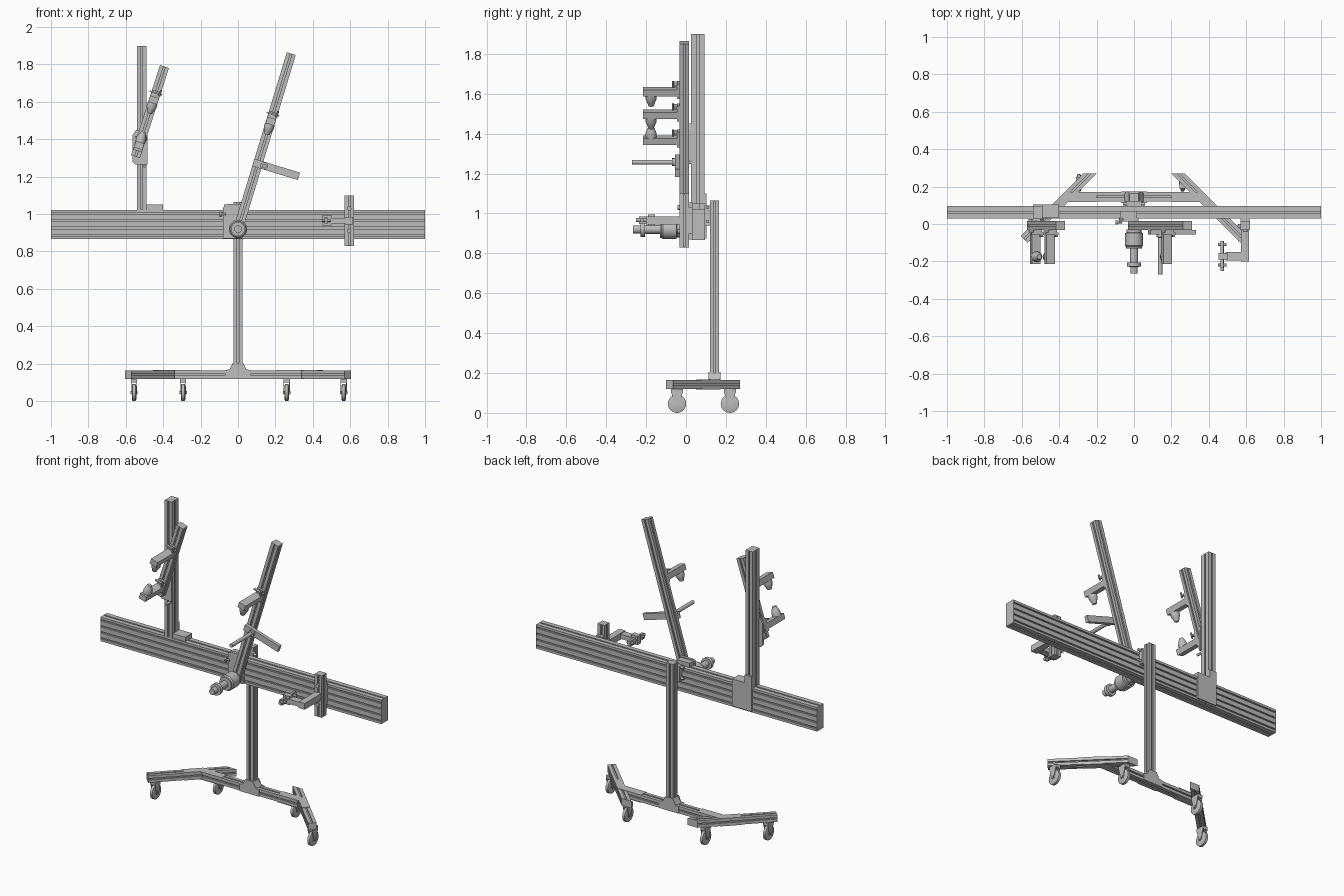
import bpy, bmesh, math
from mathutils import Matrix, Vector

cube = bpy.data.objects.get("Cube")
if cube:
    bpy.data.objects.remove(cube, do_unlink=True)

grey = bpy.data.materials.new("aluminium_grey")
grey.use_nodes = True
COLOUR = (0.51, 0.51, 0.51, 1)
grey.diffuse_color = COLOUR
grey.node_tree.nodes["Principled BSDF"].inputs["Base Color"].default_value = COLOUR
WORLD = Matrix.Identity(4)


def finish(name, bm, frame=WORLD, smooth=False):
    bmesh.ops.recalc_face_normals(bm, faces=bm.faces)
    mesh = bpy.data.meshes.new(name)
    bm.to_mesh(mesh)
    bm.free()
    mesh.materials.append(grey)
    ob = bpy.data.objects.new(name, mesh)
    ob.matrix_world = frame
    bpy.context.collection.objects.link(ob)
    if smooth:
        bpy.context.view_layer.objects.active = ob
        ob.select_set(True)
        bpy.ops.object.shade_smooth_by_angle(angle=math.radians(35))
        ob.select_set(False)


def loft(name, rings, frame=WORLD, smooth=False):
    """Skin a list of equal point rings and cap both ends."""
    bm = bmesh.new()
    vs = [[bm.verts.new(p) for p in ring] for ring in rings]
    n = len(vs[0])
    for a, b in zip(vs, vs[1:]):
        for i in range(n):
            j = (i + 1) % n
            bm.faces.new((a[i], a[j], b[j], b[i]))
    bm.faces.new(vs[0][::-1])
    bm.faces.new(vs[-1])
    finish(name, bm, frame, smooth)


def box(name, x, y, z, frame=WORLD):
    ring = [(x[0], y[0]), (x[1], y[0]), (x[1], y[1]), (x[0], y[1])]
    loft(name, [[(a, b, h) for a, b in ring] for h in z], frame)


def plate_xz(name, outline, y, frame=WORLD):
    loft(name, [[(a, d, b) for a, b in outline] for d in y], frame)


def lathe(name, start, axis, profile, frame=WORLD, sides=24):
    """Turned part: profile is (distance along axis, radius) pairs."""
    rot = Vector(axis).to_track_quat('Z', 'Y').to_matrix()
    rings = []
    for d, r in profile:
        rings.append([Vector(start) + rot @ Vector((r * math.cos(t), r * math.sin(t), d))
                      for t in (math.tau * i / sides for i in range(sides))])
    loft(name, rings, frame, True)


def slotted_bar(name, p0, p1, u, w, h, nw, nh, frame=WORLD, mitre=0):
    """Extruded bar with nw slots on the w sides, nh on the h sides, and flat end caps."""
    p0, p1, u = Vector(p0), Vector(p1), Vector(u)
    axis = (p1 - p0).normalized()
    v = axis.cross(u)
    corners = [Vector(c) for c in ((-w/2, -h/2), (w/2, -h/2), (w/2, h/2), (-w/2, h/2))]
    pts = []
    for i, a in enumerate(corners):
        b = corners[(i + 1) % 4]
        t = (b - a).normalized()
        inward = Vector((-t.y, t.x)) * 0.009
        pts.append(a)
        n = (nw, nh)[i % 2]
        for k in range(n):
            mid = a.lerp(b, (k + 0.5) / n)
            l, r = mid - t * 0.0045, mid + t * 0.0045
            pts += [l, l + inward, r + inward, r]

    def section(outline, p, m):
        return [p + u * q.x + v * q.y + axis * (q.x * m) for q in outline]

    cap = axis * 0.004
    loft(name, [section(pts, p0 + cap, mitre), section(pts, p1 - cap, 0)], frame)
    for p, q, m in ((p0, p0 + cap, mitre), (p1 - cap, p1, 0)):
        loft(name + "_end_cap", [section(corners, p, m), section(corners, q, m)], frame)


# Main beam, mast and column
slotted_bar("main_beam", (-1, .0625, .945), (1, .0625, .945), (0, 0, 1), .155, .067, 4, 1)
slotted_bar("mast", (-.515, .06, 1.02), (-.515, .06, 1.9), (1, 0, 0), .05, .068, 1, 1)
slotted_bar("column", (0, .143, .165), (0, .143, 1.065), (1, 0, 0), .05, .046, 1, 1)
box("mast_foot_block", (-.49, -.4), (.035, .1), (1.02, 1.05))
plate_xz("mast_back_plate", [(-.54, .875), (-.4, .875), (-.4, 1.05), (-.49, 1.05),
                             (-.49, 1.1), (-.54, 1.1)], (.092, .104))
box("column_joint", (-.04, .04), (.094, .122), (.94, 1.04))
for z in (.96, 1.03):
    lathe("joint_bolt", (-.06, .108, z), (1, 0, 0), [(0, .008), (.12, .008)], sides=12)

# Wheeled base
slotted_bar("base_crossbar", (-.34, .145, .142), (.34, .145, .142), (0, 1, 0), .05, .045, 1, 1)
foot = [(-.07, .12), (.07, .12), (.07, .165), (.045, .17), (.028, .205),
        (-.028, .205), (-.045, .17), (-.07, .165)]
for y in ((.113, .12), (.167, .174)):
    plate_xz("column_foot_plate", foot, y)
plate_xz("column_foot_gusset", [(-.05, .164), (.05, .164), (.026, .2), (-.026, .2)], (.12, .167))
s = math.sqrt(0.5)
for side in (-1, 1):
    slotted_bar("base_leg", (side * .235, .27, .142), (side * .5875, -.0825, .142),
                (side * s, s, 0), .05, .045, 1, 1, mitre=1)
    joint = [(side * a, b) for a, b in ((.2, .118), (.352, .118), (.42, .05),
                                        (.455, .085), (.368, .172), (.2, .172))]
    for z in ((.117, .121), (.163, .167)):
        loft("leg_joint_plate", [[(a, b, h) for a, b in joint] for h in z])

# Casters
for x, y in ((-.556, -.045), (-.294, .22), (.26, .22), (.565, -.045)):
    lathe("caster_wheel", (x - .012, y, .046), (1, 0, 0),
          [(0, .036), (.004, .046), (.02, .046), (.024, .036)])
    lathe("caster_axle", (x - .02, y, .046), (1, 0, 0), [(0, .009), (.04, .009)], sides=12)
    for dx in (-.017, .013):
        loft("caster_fork", [[(x + d, y + a, h) for a, h in
             ((-.01, .035), (.01, .035), (.03, .108), (-.03, .108))] for d in (dx, dx + .004)])
    box("caster_top", (x - .017, x + .017), (y - .03, y + .03), (.1, .12))


def clamp(frame, along, way):
    """Finger clamp on an arm with a rubber foot pointing along it."""
    box("clamp_finger", (-.024, .024), (-.215, -.03), (along - .018, along + .018), frame)
    box("clamp_mount", (-.024, .024), (-.045, -.03), (along - .03, along + .05), frame)
    box("clamp_latch", (-.035, .035), (-.06, -.045), (along + .035, along + .043), frame)
    lathe("clamp_latch_knob", (.022, -.065, along + .028), (0, 0, 1),
          [(0, .006), (.035, .006)], frame, 10)
    lathe("rubber_foot", (0, -.175, along + way * .017), (0, 0, way),
          [(0, .027), (.022, .027), (.035, .022), (.058, .013)], frame)


# Short tilted arm on the mast
short = Matrix.Translation((-.548, 0, 1.307)) @ Matrix.Rotation(math.radians(17.8), 4, 'Y')
slotted_bar("short_arm", (0, -.009, 0), (0, -.009, .506), (1, 0, 0), .05, .048, 1, 1, short)
clamp(short, .318, -1)
clamp(short, .063, 1)
plate_xz("short_arm_pivot_plate", [(-.565, 1.28), (-.55, 1.265), (-.483, 1.265), (-.483, 1.42),
         (-.5, 1.45), (-.545, 1.45), (-.565, 1.42)], (.014, .028))
lathe("pivot_pin", (-.5, -.02, 1.255), (0, 1, 0), [(0, .008), (.05, .008)], sides=12)

# Long tilted arm on the beam
long = Matrix.Translation((0, 0, .92)) @ Matrix.Rotation(math.radians(16.9), 4, 'Y')
slotted_bar("long_arm", (0, -.009, -.03), (0, -.009, .98), (1, 0, 0), .05, .048, 1, 1, long)
clamp(long, .603, -1)
box("side_bar", (-.026, .23), (-.055, -.032), (.344, .385), long)
lathe("rest_rod", (.036, -.055, .363), (0, -1, 0), [(0, .02), (.015, .02), (.016, .012),
      (.215, .012)], long, 16)
plate_xz("long_arm_back_plate", [(-.08, .87), (.025, .87), (.025, 1.055), (-.06, 1.055),
                                 (-.08, 1.035)], (.013, .032))
box("back_plate_lip", (-.075, .015), (.013, .07), (1.02, 1.05))
lathe("lock_knob", (-.1, .01, 1.0), (1, 0, 0), [(0, .012), (.012, .012), (.013, .006),
      (.035, .006)], sides=12)

# Rotating head
lathe("rotating_head", (0, -.03, .92), (0, -1, 0),
      [(0, .04), (.016, .04), (.018, .049), (.085, .049), (.092, .042), (.1, .042), (.101, .022),
       (.175, .022), (.176, .037), (.198, .037), (.199, .02), (.235, .02)], sides=32)

# Side holder with offset bracket
slotted_bar("holder_post", (.594, -.009, .83), (.594, -.009, 1.1), (1, 0, 0), .05, .048, 1, 1)
box("holder_slide", (.57, .618), (.012, .032), (.9, 1.03))
box("holder_arm", (.572, .615), (-.2, -.03), (.945, .985))
box("holder_crossarm", (.49, .573), (-.195, -.15), (.95, .98))
box("holder_head", (.453, .5), (-.19, -.155), (.94, .995))
box("holder_end_plate", (.463, .478), (-.235, -.09), (.948, .985))
lathe("holder_rod", (.472, -.25, .967), (0, 1, 0), [(0, .01), (.16, .01)], sides=16)
for y in (-.22, -.11):
    lathe("holder_pin", (.45, y, .967), (1, 0, 0), [(0, .008), (.045, .008)], sides=12)
for z in (.91, 1.03):
    lathe("holder_bolt", (.594, -.03, z), (0, -1, 0), [(0, .012), (.012, .012)], sides=12)
